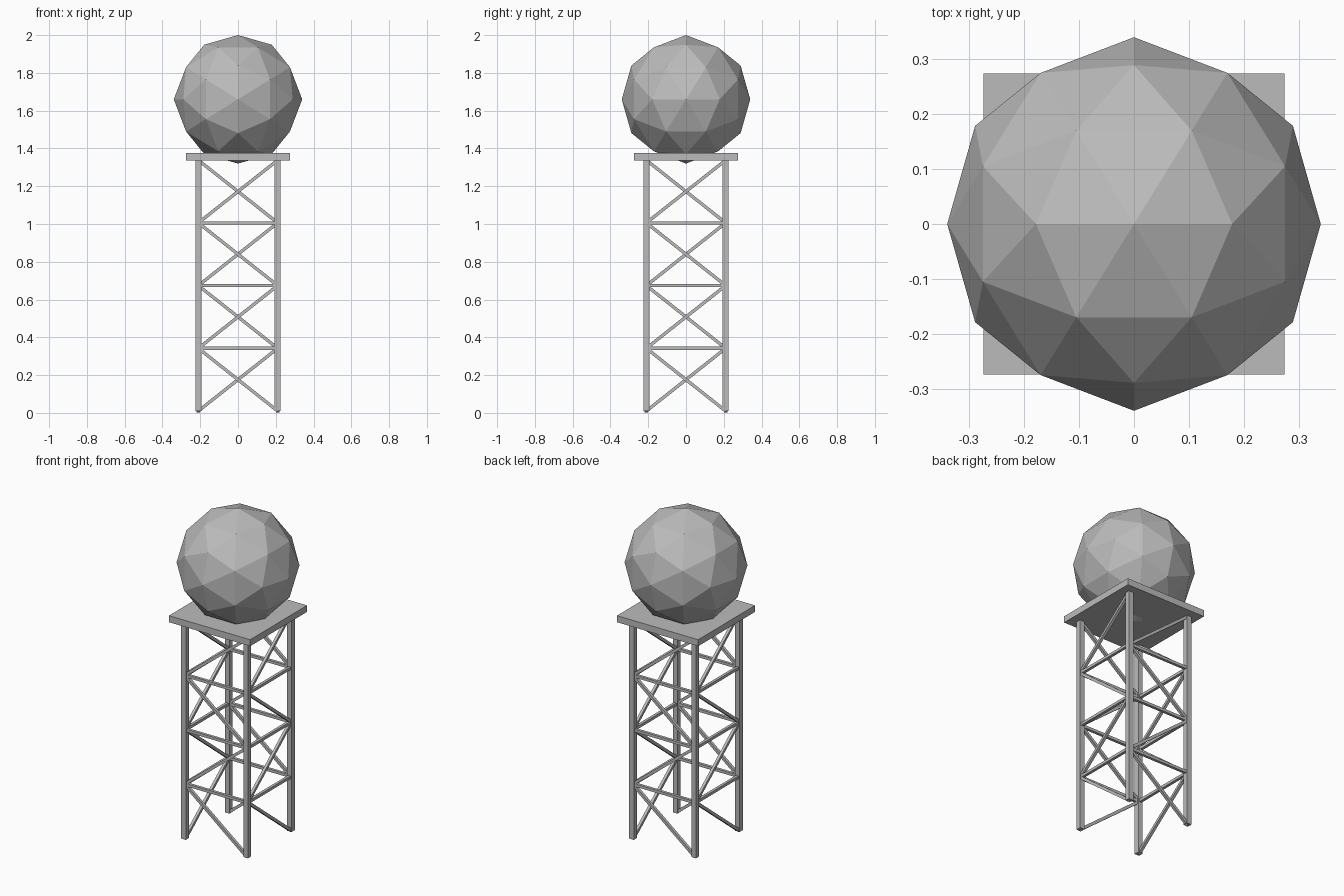
import bpy
import math
from mathutils import Vector, Matrix

if "Cube" in bpy.data.objects:
    bpy.data.objects.remove(bpy.data.objects["Cube"], do_unlink=True)

LEG = 0.21        # leg centre distance from the axis
BASE = 0.01       # underside of the legs
BAY = 0.332       # height of one braced bay
DECK = 1.335      # underside of the platform
BAYS = 4

grey = bpy.data.materials.new("plain grey")
grey.use_nodes = True
colour = (0.5, 0.5, 0.5, 1)
grey.diffuse_color = colour
grey.node_tree.nodes["Principled BSDF"].inputs["Base Color"].default_value = colour


def finish(name):
    obj = bpy.context.object
    obj.name = name
    obj.data.materials.append(grey)
    return obj


def box(name, centre, size):
    bpy.ops.mesh.primitive_cube_add(size=1, location=centre)
    obj = finish(name)
    obj.data.transform(Matrix.Diagonal((*size, 1)))
    return obj


def bar(name, start, end, width=0.017):
    """Square bar between two points, kept upright on its face."""
    span = end - start
    obj = box(name, (start + end) / 2, (width, width, span.length))
    obj.rotation_euler = span.to_track_quat("Z", "Y").to_euler()
    return obj


def joint(corner, level):
    """Point on a leg's centre line, corners counted counter-clockwise."""
    x, y = [(-1, -1), (1, -1), (1, 1), (-1, 1)][corner % 4]
    return Vector((x * LEG, y * LEG, BASE + level * BAY))


# Tower: legs, rails and zigzag braces on each side
for side, label in enumerate(("front", "left", "back", "right")):
    foot = joint(side, 0)
    box(f"leg_{side + 1}", (foot.x, foot.y, (BASE + DECK) / 2),
        (0.031, 0.031, DECK - BASE))
    for level in range(1, BAYS):
        bar(f"{label}_rail_{level}", joint(side, level), joint(side + 1, level))
    for bay in range(BAYS):
        rise = bay % 2
        bar(f"{label}_brace_{bay + 1}",
            joint(side, bay + 1 - rise), joint(side + 1, bay + rise))

# Platform
box("platform", (0, 0, DECK + 0.02), (0.548, 0.548, 0.04))

# Faceted dome, tilted so that an edge midpoint is on top
bpy.ops.mesh.primitive_ico_sphere_add(subdivisions=2, radius=0.34,
                                      location=(0, 0, 1.66))
dome = finish("dome")
tilt = math.atan(2) / 2
dome.data.transform(Matrix.Rotation(-tilt, 4, "Y"))
